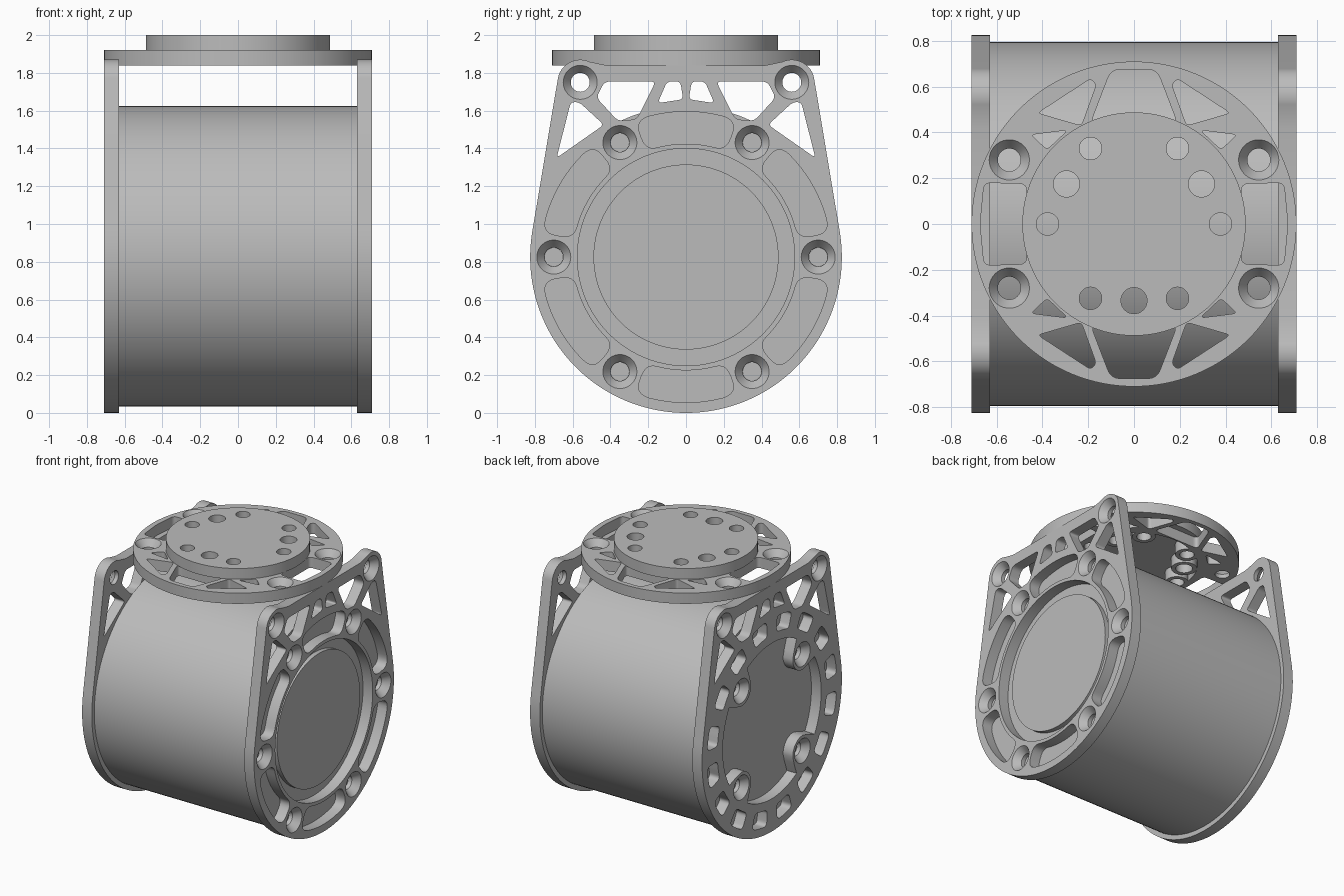
import bpy, bmesh
from math import sin, cos, tau, radians, sqrt, hypot, acos, atan2, degrees, ceil
from mathutils import Matrix, Vector

cube = bpy.data.objects.get("Cube")
if cube:
    bpy.data.objects.remove(cube, do_unlink=True)

grey = bpy.data.materials.new("machined grey")
grey.use_nodes = True
COLOUR = (0.5, 0.5, 0.5, 1)
grey.diffuse_color = COLOUR
grey.node_tree.nodes["Principled BSDF"].inputs["Base Color"].default_value = COLOUR

AXLE = 0.825          # height of the drum axis, and radius of the side plates
PLATE = 0.08          # thickness of every plate
INNER, OUTER = 0.63, 0.71


def frame(x, y, z, origin):
    """Matrix with the given local axes."""
    m = Matrix((x, y, z)).transposed().to_4x4()
    m.translation = Vector(origin)
    return m


RIGHT = frame((0, 1, 0), (0, 0, 1), (1, 0, 0), (INNER, 0, 0))
LEFT = frame((0, -1, 0), (0, 0, 1), (-1, 0, 0), (-INNER, 0, 0))
TOP = Matrix.Translation((0, 0, 1.84))
LID = Matrix.Translation((0, 0, 1.92))


def finish(name, mesh, matrix):
    obj = bpy.data.objects.new(name, mesh)
    bpy.context.collection.objects.link(obj)
    mesh.transform(matrix)
    mesh.materials.clear()
    mesh.materials.append(grey)
    bpy.ops.object.select_all(action='DESELECT')
    obj.select_set(True)
    bpy.context.view_layer.objects.active = obj
    bpy.ops.object.shade_smooth_by_angle(angle=radians(35))
    return obj


def plate(name, loops, matrix, thick=PLATE):
    """Extrude an outline with holes; the base lies on local z = 0."""
    curve = bpy.data.curves.new(name, 'CURVE')
    curve.dimensions, curve.fill_mode = '2D', 'BOTH'
    curve.extrude = thick / 2
    for loop in loops:
        spline = curve.splines.new('POLY')
        spline.points.add(len(loop) - 1)
        for p, (x, y) in zip(spline.points, loop):
            p.co = (x, y, 0, 1)
        spline.use_cyclic_u = True
    tmp = bpy.data.objects.new(name, curve)
    bpy.context.collection.objects.link(tmp)
    bpy.context.view_layer.update()
    mesh = bpy.data.meshes.new_from_object(tmp.evaluated_get(bpy.context.evaluated_depsgraph_get()))
    bpy.data.objects.remove(tmp, do_unlink=True)
    bm = bmesh.new()
    bm.from_mesh(mesh)
    bmesh.ops.remove_doubles(bm, verts=bm.verts, dist=1e-5)
    bmesh.ops.recalc_face_normals(bm, faces=bm.faces)
    bm.to_mesh(mesh)
    bm.free()
    return finish(name, mesh, matrix @ Matrix.Translation((0, 0, thick / 2)))


def lathe(name, profile, matrix, n=40):
    """Revolve (radius, z) points around local z."""
    bm = bmesh.new()
    rings = [[bm.verts.new((r * cos(tau * i / n), r * sin(tau * i / n), z)) for i in range(n)]
             for r, z in profile]
    for a, b in zip(rings, rings[1:]):
        for i in range(n):
            j = (i + 1) % n
            bm.faces.new((b[i], b[j], a[j], a[i]))
    mesh = bpy.data.meshes.new(name)
    bm.to_mesh(mesh)
    bm.free()
    return finish(name, mesh, matrix)


def arc(cx, cy, r, a0, a1, n):
    return [(cx + r * cos(radians(a0 + (a1 - a0) * i / n)),
             cy + r * sin(radians(a0 + (a1 - a0) * i / n))) for i in range(n + 1)]


def circle(cx, cy, r, n=40):
    return arc(cx, cy, r, 0, 360, n)[:-1]


def rounded(pts, r=0.03):
    """Polygon with rounded corners and subdivided edges."""
    out = []
    pts = [Vector(p) for p in pts]
    for i, p in enumerate(pts):
        q, s = pts[i - 1], pts[(i + 1) % len(pts)]
        a = p + (q - p).normalized() * min(r, (q - p).length * 0.45)
        b = p + (s - p).normalized() * min(r, (s - p).length * 0.45)
        out += [a * (1 - t) ** 2 + p * 2 * t * (1 - t) + b * t * t for t in (k / 6 for k in range(7))]
        end = s + (p - s).normalized() * min(r, (p - s).length * 0.45)
        steps = ceil((end - b).length / 0.04)
        out += [b.lerp(end, k / steps) for k in range(1, steps)]
    return [tuple(p) for p in out]


def sector(r0, r1, centre, half, cy, r=0.05):
    """Rounded slot bent around the axis."""
    m = (r0 + r1) / 2
    w = radians(half) * m
    box = rounded([(-w, r0), (w, r0), (w, r1), (-w, r1)], r)
    c = radians(centre)
    return [(v * cos(c + u / m), cy + v * sin(c + u / m)) for u, v in box]


def flip(loops, x=-1, y=1):
    return [[(x * a, y * b) for a, b in loop] for loop in loops]


def countersinks(name, spots, matrix, r=0.09, bore=0.05):
    """Conical screw seats that line the holes of a plate."""
    for i, (x, y) in enumerate(spots):
        lathe(f"{name}_{i + 1}", [(r, PLATE), (bore, 0.03), (bore, 0), (r, 0)],
              matrix @ Matrix.Translation((x, y, 0)))


# Side plate outline: round base, tangent sides, two ears and a top bar
EAR, EAR_Z, EAR_R = 0.56, 1.75, 0.12
rise = EAR_Z - AXLE
tangent = degrees(atan2(rise, EAR) - acos((AXLE - EAR_R) / hypot(EAR, rise)))
outline = (arc(0, AXLE, AXLE, -180 - tangent, tangent, 96)
           + arc(EAR, EAR_Z, EAR_R, tangent, 115, 16) + [(0.42, 1.84)]
           + [(-0.42, 1.84)] + arc(-EAR, EAR_Z, EAR_R, 65, 180 - tangent, 16))

# Truss windows between the ears and the ring
half_windows = [
    rounded([(0.61, 1.645), (0.565, 1.645), (0.435, 1.525), (0.685, 1.35)], 0.025),
    rounded([(0.43, 1.755), (0.16, 1.755), (0.26, 1.555), (0.36, 1.545), (0.475, 1.67)]),
    rounded([(0.10, 1.755), (0.03, 1.755), (0.015, 1.66), (0.15, 1.64)], 0.025),
]
windows = half_windows + flip(half_windows)
ears = [(EAR, EAR_Z), (-EAR, EAR_Z)]

# Right plate: six screws, six long slots and a round opening
ring = [(0.7 * cos(radians(a)), AXLE + 0.7 * sin(radians(a))) for a in range(0, 360, 60)]
seats = ears + ring
plate("right_plate", [outline, circle(0, AXLE, 0.575, 96)] + windows
      + [circle(x, y, 0.09) for x, y in seats]
      + [sector(0.6, 0.77, a, 20.5, AXLE, 0.07) for a in range(30, 390, 60)], RIGHT)
countersinks("right_screw_seat", seats, RIGHT)


# Left plate: opening with four screw tabs, ringed by small pockets
def tabbed_opening(radius, reach, tab, n=180):
    loop = []
    for i in range(n):
        a = tau * i / n
        d = (a % (tau / 4)) - tau / 8
        s = reach * sin(d)
        r = reach * cos(d) - sqrt(tab ** 2 - s ** 2) if abs(s) < tab else radius
        loop.append((r * cos(a), AXLE + r * sin(a)))
    return loop


tabs = [(sx * 0.36, AXLE + sy * 0.36) for sx in (1, -1) for sy in (1, -1)]
seats = ears + tabs
plate("left_plate", [outline, tabbed_opening(0.58, 0.51, 0.115)] + windows
      + [circle(x, y, 0.09) for x, y in seats]
      + [sector(0.645, 0.765, 11.25 + 22.5 * i, 6.5, AXLE, 0.035) for i in range(16)], LEFT)
countersinks("left_screw_seat", seats, LEFT)

# Drum body and its raised end cap
drum = frame((0, 1, 0), (0, 0, 1), (1, 0, 0), (-INNER, 0, 0))
plate("drum", [circle(0, AXLE + 0.005, 0.795, 128)], drum, 2 * INNER)
plate("drum_end_cap", [circle(0, AXLE, 0.49, 96)], RIGHT, 0.035)

# Top flange with spoke windows, four screws and a recess underneath
quarter = [
    rounded([(0.42, 0.485), (0.23, 0.43), (0.165, 0.61), (0.19, 0.635)], 0.02),
    rounded([(0.45, 0.39), (0.29, 0.41), (0.38, 0.325)], 0.02),
]
spokes = [w for sx in (1, -1) for sy in (1, -1) for w in flip(quarter, sx, sy)]
end_window = [rounded([(-0.19, 0.44), (0.19, 0.44), (0.10, 0.675), (-0.10, 0.675)], 0.04)]
side_window = [rounded([(0.47, -0.175), (0.655, -0.18), (0.672, 0), (0.655, 0.18), (0.47, 0.175)])]
seats = [(sx * 0.545, sy * 0.28) for sx in (1, -1) for sy in (1, -1)]
plate("top_flange", [circle(0, 0, OUTER, 128), circle(0, 0, 0.43, 96)] + spokes
      + end_window + flip(end_window, 1, -1) + side_window + flip(side_window)
      + [circle(x, y, 0.088) for x, y in seats], TOP)
countersinks("flange_screw_seat", seats, TOP, 0.088)

# Raised lid with nine bores, each with a collar in the recess below
small = [(s * x, y) for s in (1, -1) for x, y in ((0.19, 0.33), (0.378, 0), (0.19, -0.325))]
large = [(0.295, 0.175), (-0.295, 0.175), (0, -0.335)]
bores = [(x, y, 0.049) for x, y in small] + [(x, y, 0.057) for x, y in large]
plate("lid", [circle(0, 0, 0.488, 96)] + [circle(*b) for b in bores], LID)
for i, (x, y, r) in enumerate(bores):
    plate(f"bore_collar_{i + 1}", [circle(x, y, r + 0.03), circle(x, y, r)], TOP)
